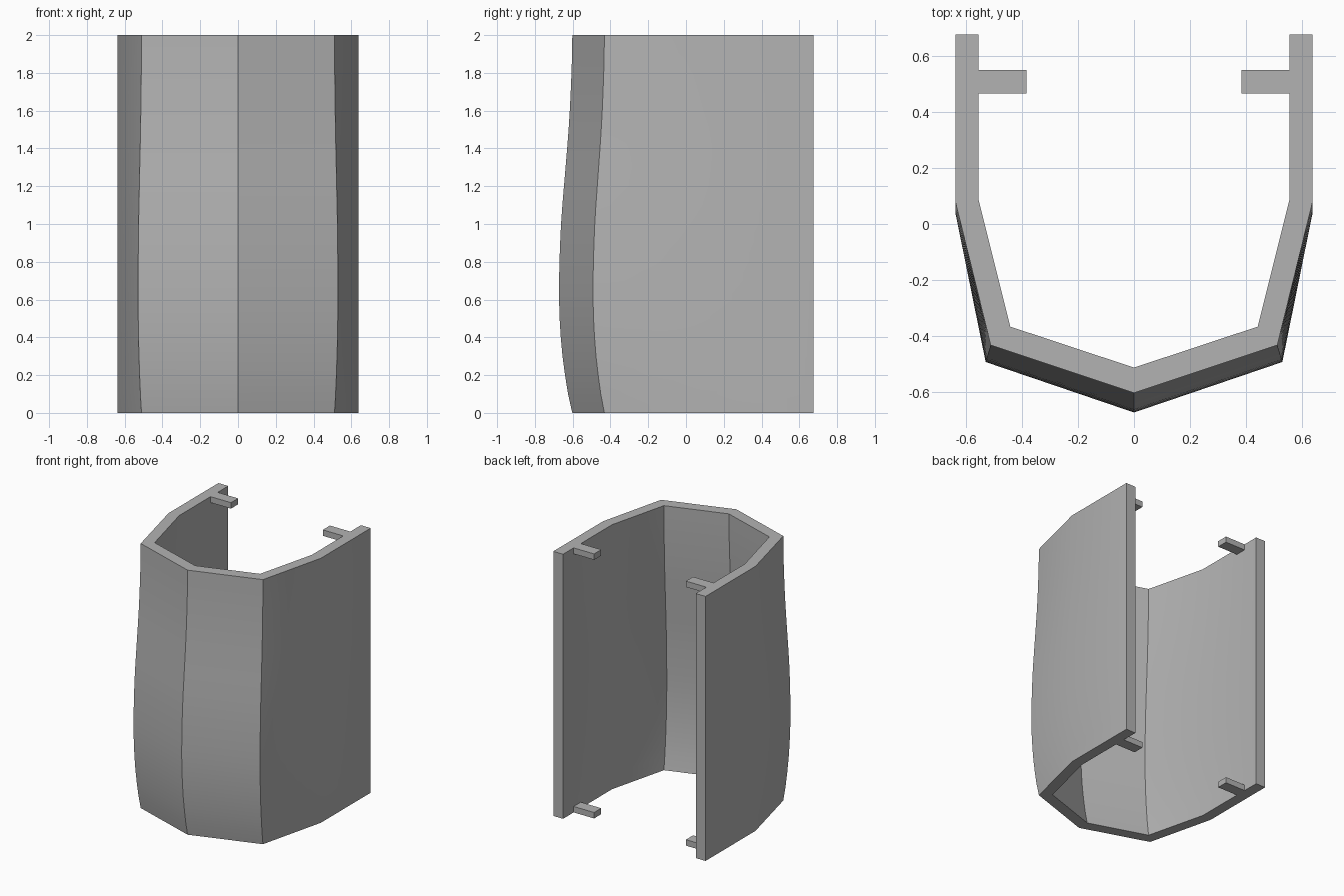
import bpy
import bmesh

if "Cube" in bpy.data.objects:
    bpy.data.objects.remove(bpy.data.objects["Cube"])

grey = bpy.data.materials.new("plain grey")
grey.diffuse_color = (0.45, 0.45, 0.45, 1)
grey.use_nodes = True
grey.node_tree.nodes["Principled BSDF"].inputs["Base Color"].default_value = grey.diffuse_color


def finish(name, bm):
    bmesh.ops.recalc_face_normals(bm, faces=bm.faces)
    mesh = bpy.data.meshes.new(name)
    bm.to_mesh(mesh)
    bm.free()
    mesh.materials.append(grey)
    obj = bpy.data.objects.new(name, mesh)
    bpy.context.collection.objects.link(obj)
    return obj


# Half cross-sections from the front ridge to the back: x, y, bulge in x, bulge in y
OUTER = [(0, -0.602, 0, -0.07), (0.511, -0.432, 0.018, -0.06),
         (0.637, 0.08, 0, -0.04), (0.637, 0.676, 0, 0)]
INNER = [(0, -0.512, 0, -0.07), (0.441, -0.366, 0.018, -0.06),
         (0.555, 0.09, 0, -0.04), (0.555, 0.676, 0, 0)]
# Amount of bulge at evenly spaced heights
BULGE = [0, 0.32, 0.55, 0.74, 0.87, 0.96, 1, 1, 0.97, 0.92, 0.85,
         0.75, 0.63, 0.51, 0.39, 0.28, 0.19, 0.12, 0.06, 0.02, 0]


def full(half):
    return [(-x, y, -bx, by) for x, y, bx, by in half[:0:-1]] + half


# Curved shell: a closed wall section lofted upward
section = full(OUTER) + full(INNER)[::-1]
n = len(section)
bm = bmesh.new()
rings = []
for i, b in enumerate(BULGE):
    z = 2 * i / (len(BULGE) - 1)
    rings.append([bm.verts.new((x + bx * b, y + by * b, z))
                  for x, y, bx, by in section])
for low, high in zip(rings, rings[1:]):
    for i in range(n):
        j = (i + 1) % n
        bm.faces.new((low[i], low[j], high[j], high[i]))
# Rims at the top and bottom
for ring in (rings[0], rings[-1]):
    for i in range(n // 2 - 1):
        bm.faces.new((ring[i], ring[i + 1], ring[n - 2 - i], ring[n - 1 - i]))
shell = finish("curved_shell", bm)
bpy.context.view_layer.objects.active = shell
shell.select_set(True)
bpy.ops.object.shade_smooth_by_angle(angle=0.52)

# Four small tabs on the inside of the side walls
for side, sx in (("left", -1), ("right", 1)):
    for level, z in (("bottom", 0.0225), ("top", 1.9775)):
        bm = bmesh.new()
        bmesh.ops.create_cube(bm, size=1)
        bmesh.ops.scale(bm, vec=(0.172, 0.085, 0.045), verts=bm.verts)
        bmesh.ops.translate(bm, vec=(sx * 0.47, 0.507, z), verts=bm.verts)
        finish(f"{side}_{level}_tab", bm)
